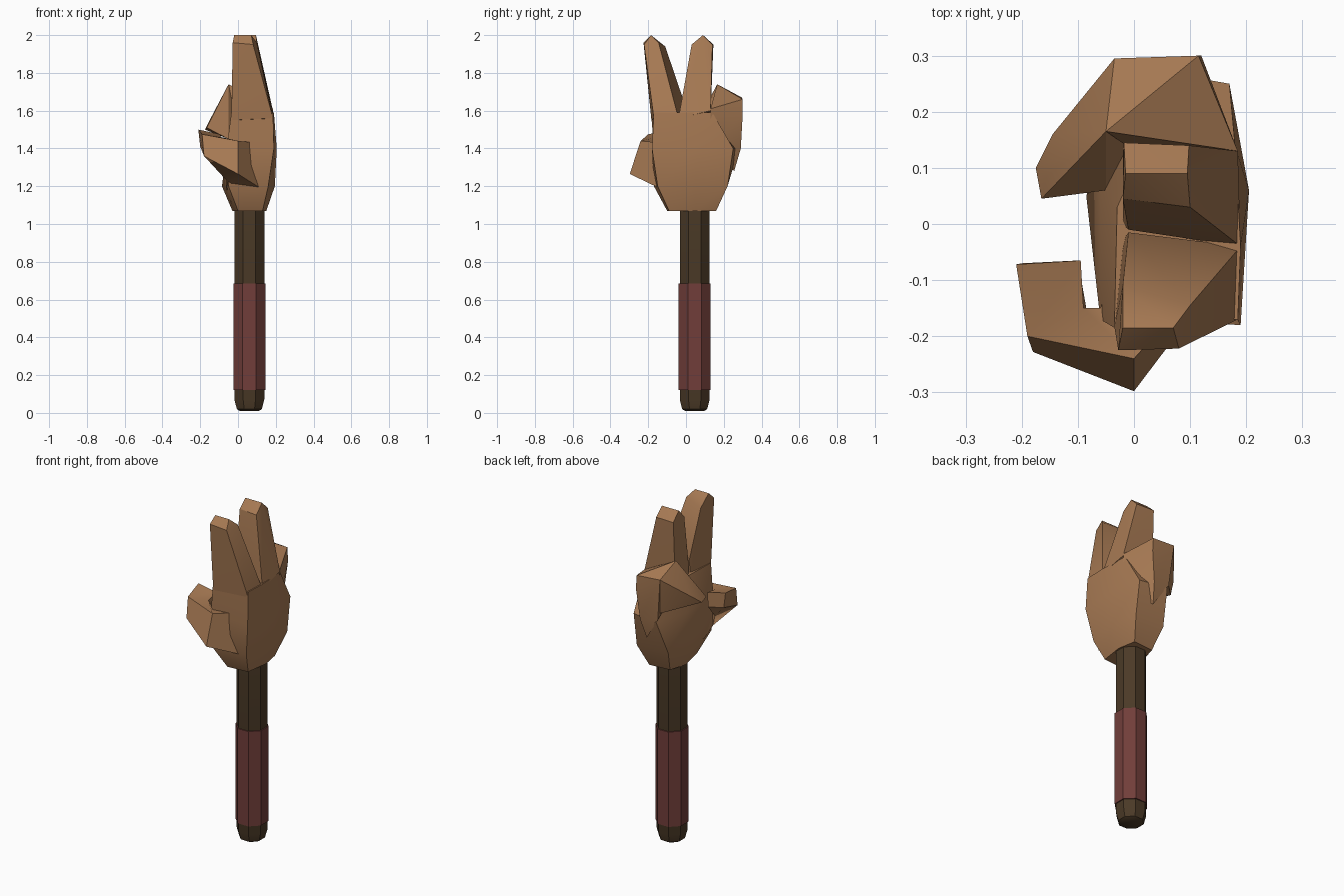
import bpy, bmesh, math
from mathutils import Vector

cube = bpy.data.objects.get("Cube")
if cube:
    bpy.data.objects.remove(cube)


def material(name, rgb):
    m = bpy.data.materials.new(name)
    m.use_nodes = True
    m.diffuse_color = (*rgb, 1)
    m.node_tree.nodes["Principled BSDF"].inputs["Base Color"].default_value = (*rgb, 1)
    return m


skin = material("tan skin", (0.39, 0.195, 0.088))
wood = material("dark wood", (0.07, 0.042, 0.02))
wrap = material("red grip", (0.165, 0.048, 0.042))


def finish(name, bm, mat, angle):
    bmesh.ops.recalc_face_normals(bm, faces=bm.faces)
    me = bpy.data.meshes.new(name)
    bm.to_mesh(me)
    bm.free()
    me.materials.append(mat)
    ob = bpy.data.objects.new(name, me)
    bpy.context.collection.objects.link(ob)
    bpy.ops.object.select_all(action='DESELECT')
    ob.select_set(True)
    bpy.context.view_layer.objects.active = ob
    bpy.ops.object.shade_smooth_by_angle(angle=math.radians(angle))


def loft(name, rings, mat, angle=35):
    """Skin a stack of equal rings and cap both ends."""
    bm = bmesh.new()
    loops = [[bm.verts.new(p) for p in ring] for ring in rings]
    n = len(loops[0])
    for a, b in zip(loops, loops[1:]):
        for i in range(n):
            j = (i + 1) % n
            bm.faces.new((a[i], a[j], b[j], b[i]))
    bm.faces.new(loops[0][::-1])
    bm.faces.new(loops[-1])
    finish(name, bm, mat, angle)


def hull(name, points, mat, angle=30):
    """Faceted solid wrapped around a few corner points."""
    bm = bmesh.new()
    for p in points:
        bm.verts.new(p)
    res = bmesh.ops.convex_hull(bm, input=bm.verts)
    loose = [v for v in res["geom_interior"] if isinstance(v, bmesh.types.BMVert)]
    bmesh.ops.delete(bm, geom=loose, context='VERTS')
    finish(name, bm, mat, angle)


def octagon(half, z):
    r = half / math.cos(math.pi / 8)
    turns = [(k + 0.5) * math.pi / 4 for k in range(8)]
    return [(0.06 + r * math.cos(t), 0.046 + r * math.sin(t), z) for t in turns]


# Octagonal stick and its grip
loft("stick", [octagon(h, z) for h, z in
               ((0.05, 0.01), (0.066, 0.02), (0.079, 0.07), (0.079, 1.1))], wood)
loft("grip", [octagon(0.085, 0.12), octagon(0.085, 0.685)], wrap)

# Palm, from wrist to knuckles
palm = {
    1.07: ((.13, -.09), (.15, .05), (.13, .16), (0, .15), (-.03, .05), (0, -.1)),
    1.2: ((.16, -.15), (.195, .05), (.17, .22), (-.03, .21), (-.085, .05), (-.05, -.17)),
    1.4: ((.19, -.18), (.205, .06), (.17, .25), (0, .28), (-.06, .08), (-.06, -.17)),
    1.59: ((.185, -.17), (.19, -.04), (.18, .14), (.02, .14), (-.03, .03), (-.035, -.185)),
}
loft("palm", [[(x, y, z) for x, y in ring] for z, ring in palm.items()], skin, 45)

# Two raised fingers, each tapering to a ridged tip
index_base = [(.185, -.17, 1.56), (.19, -.04, 1.56), (-.01, -.015, 1.66),
              (-.035, -.183, 1.55), (-.02, -.03, 1.5)]
index_tip = [(.08, -.222, 1.95), (.1, -.145, 1.96), (-.02, -.11, 1.94),
             (-.028, -.225, 1.96), (-.02, -.185, 2), (.07, -.185, 2)]
hull("index_finger", index_base + index_tip, skin)

middle_base = [(.19, -.04, 1.56), (.185, .13, 1.6), (-.02, .13, 1.58),
               (-.01, -.01, 1.64), (-.02, 0, 1.5)]
middle_tip = [(.1, .03, 1.95), (.098, .14, 1.95), (-.018, .145, 1.95),
              (-.02, .045, 1.95), (-.015, .09, 2), (.095, .09, 2)]
hull("middle_finger", middle_base + middle_tip, skin)

# Two folded fingers: knuckle block, then the tips bent over the palm
inner_knuckle = (-.05, .165, 1.74)
outer_knuckle = (-.035, .295, 1.67)
hull("folded_knuckles", [
    inner_knuckle, outer_knuckle, (.185, .13, 1.61), (.18, .13, 1.4), (.115, .3, 1.66),
    (.12, .3, 1.58), (.1, .29, 1.4), (0, .13, 1.5), (-.01, .28, 1.42),
    (.08, .255, 1.28)], skin, 35)
hull("folded_fingertips", [
    inner_knuckle, outer_knuckle, (-.145, .16, 1.55), (-.175, .1, 1.5),
    (-.155, .085, 1.54), (-.165, .045, 1.51), (-.05, .06, 1.45),
    (0, .14, 1.5), (0, .28, 1.45)], skin)

# Thumb, swinging forward and then across the palm
thumb = [
    [(.15, -.1, 1.17), (.1, -.13, 1.43), (-.04, -.1, 1.42), (-.06, -.08, 1.18)],
    [(0, -.298, 1.265), (.0, -.24, 1.44), (-.06, -.15, 1.42), (-.06, -.17, 1.23)],
    [(-.18, -.228, 1.36), (-.19, -.2, 1.475), (-.09, -.15, 1.46), (-.085, -.15, 1.3)],
    [(-.2, -.07, 1.41), (-.21, -.072, 1.5), (-.095, -.065, 1.475), (-.1, -.065, 1.39)],
]
loft("thumb", thumb, skin, 40)
